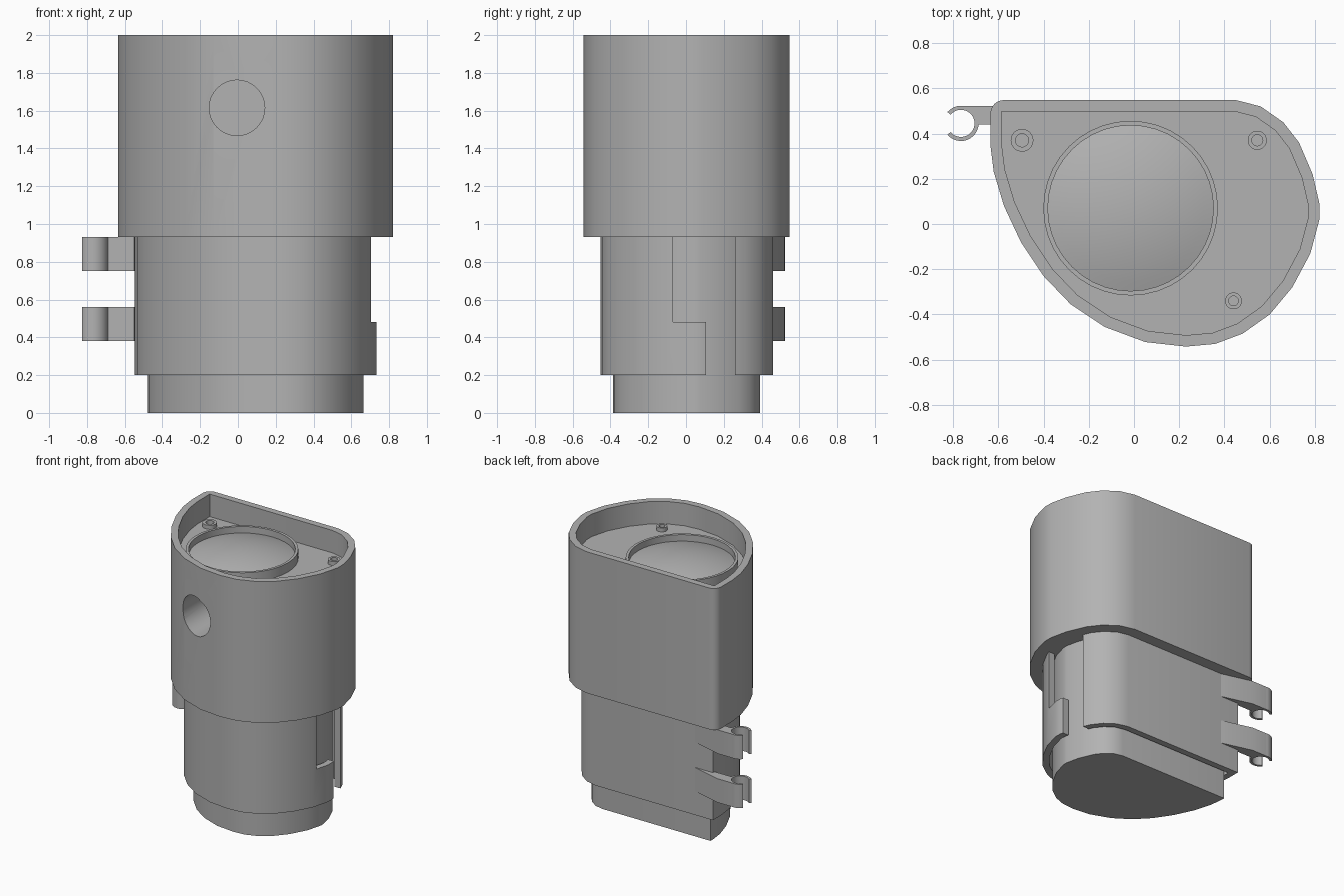
import bpy, bmesh, math
from mathutils import Vector, Matrix

if "Cube" in bpy.data.objects:
    bpy.data.objects.remove(bpy.data.objects["Cube"])

grey = bpy.data.materials.new("plastic_grey")
grey.use_nodes = True
grey.diffuse_color = (0.45, 0.45, 0.45, 1)
grey.node_tree.nodes["Principled BSDF"].inputs["Base Color"].default_value = (0.45, 0.45, 0.45, 1)

# D-shaped outline, counter-clockwise; first point is the square back corner
CORNER = (-0.635, 0.548)
CURVE = [(-0.635, 0.35), (-0.62, 0.23), (-0.575, 0.08), (-0.5, -0.08), (-0.4, -0.23),
         (-0.28, -0.355), (-0.13, -0.455), (0.05, -0.522), (0.23, -0.542), (0.36, -0.53),
         (0.48, -0.485), (0.6, -0.4), (0.7, -0.28), (0.78, -0.13), (0.82, 0.02),
         (0.82, 0.09), (0.79, 0.22), (0.73, 0.36), (0.66, 0.45), (0.56, 0.52), (0.45, 0.548)]
YZX = Matrix(((0, 0, 1, 0), (1, 0, 0, 0), (0, 1, 0, 0), (0, 0, 0, 1)))


def inset(d):
    """Outline moved inward by d with mitred corners."""
    pts = [Vector(p) for p in [CORNER] + CURVE]
    out = []
    for i, p in enumerate(pts):
        a = (p - pts[i - 1]).normalized()
        b = (pts[(i + 1) % len(pts)] - p).normalized()
        na, nb = Vector((-a.y, a.x)), Vector((-b.y, b.x))
        out.append(p + (na + nb) * d / (1 + na.dot(nb)))
    return out


def arc(cx, cy, r, a0, a1, n):
    angles = [math.radians(a0 + (a1 - a0) * i / n) for i in range(n + 1)]
    return [(cx + r * math.cos(a), cy + r * math.sin(a)) for a in angles]


def finish(name, bm):
    bmesh.ops.recalc_face_normals(bm, faces=bm.faces)
    mesh = bpy.data.meshes.new(name)
    bm.to_mesh(mesh)
    bm.free()
    mesh.materials.append(grey)
    obj = bpy.data.objects.new(name, mesh)
    bpy.context.collection.objects.link(obj)
    return obj


def prism(name, outline, low, high, matrix=None):
    bm = bmesh.new()
    face = bm.faces.new([bm.verts.new((p[0], p[1], low)) for p in outline])
    top = bmesh.ops.extrude_face_region(bm, geom=[face])["geom"]
    bmesh.ops.translate(bm, vec=(0, 0, high - low),
                        verts=[g for g in top if isinstance(g, bmesh.types.BMVert)])
    if matrix:
        bm.transform(matrix)
    return finish(name, bm)


def lathe(name, profile, cx, cy, steps=40):
    """Closed or axis-ending (radius, z) profile spun about a vertical axis."""
    bm = bmesh.new()
    verts = [bm.verts.new((r, 0, z)) for r, z in profile]
    edges = [bm.edges.new(pair) for pair in zip(verts, verts[1:])]
    bmesh.ops.spin(bm, geom=verts + edges, cent=(0, 0, 0), axis=(0, 0, 1),
                   angle=math.tau, steps=steps)
    bmesh.ops.remove_doubles(bm, verts=bm.verts, dist=0.0005)
    bmesh.ops.translate(bm, verts=bm.verts, vec=(cx, cy, 0))
    return finish(name, bm)


def cut(obj, cutter):
    mod = obj.modifiers.new("cut", "BOOLEAN")
    mod.operation, mod.solver, mod.object = "DIFFERENCE", "EXACT", cutter
    bpy.context.view_layer.objects.active = obj
    bpy.ops.object.modifier_apply(modifier=mod.name)
    bpy.data.objects.remove(cutter)


FLOOR = 1.83
parts = []

# Upper housing with open tray on top and round port in the front
housing = prism("upper_housing", arc(-0.575, 0.488, 0.06, 90, 180, 6) + CURVE, 0.93, 2)
cut(housing, prism("tray_cutter", inset(0.05), FLOOR, 2.2))
port = arc(-0.005, 1.615, 0.147, 0, 360, 32)[:-1]
to_front = Matrix.Rotation(math.radians(90), 4, "X")
cut(housing, prism("port_cutter", port, 0.2, 0.8, to_front))
parts.append(housing)

# Inner core, full height below the housing
parts.append(prism("inner_core", inset(0.155), 0, 0.94))

# Thin sleeve around the core with a stepped slot on the left side
sleeve = prism("sleeve", inset(0.088), 0.2, 0.93)
cut(sleeve, prism("sleeve_cutter", inset(0.135), 0.1, 1.1))
slot = [(0.105, 0.1), (0.26, 0.1), (0.26, 1.1), (-0.07, 1.1), (-0.07, 0.48), (0.105, 0.48)]
cut(sleeve, prism("slot_cutter", slot, 0.4, 1, YZX))
parts.append(sleeve)

# Two side clips, each a wedge arm with an open ring
arm = [(-0.36, 0.45), (-0.545, 0.45), (-0.55, 0.44), (-0.69, 0.44), (-0.7, 0.48),
       (-0.73, 0.514), (-0.76, 0.522), (-0.63, 0.522)]
ring = arc(-0.765, 0.445, 0.078, -140, 140, 24) + arc(-0.765, 0.445, 0.06, 140, -140, 24)
for label, z in (("lower", 0.38), ("upper", 0.75)):
    parts.append(prism(label + "_clip_arm", arm, z, z + 0.18))
    parts.append(prism(label + "_clip_ring", ring, z, z + 0.18))


def tube(name, x, y, outer, inner, low, high):
    parts.append(lathe(name, [(outer, low), (outer, high), (inner, high), (inner, low),
                              (outer, low)], x, y))


# Lens collar, domed lens and screw bosses on the tray floor
LENS = (-0.015, 0.07)
tube("lens_collar", *LENS, 0.386, 0.366, FLOOR - 0.01, FLOOR + 0.07)
dome = [(0.368 * math.sin(t * math.pi / 20), FLOOR - 0.02 + 0.08 * math.cos(t * math.pi / 20))
        for t in range(9)]
dome = [(0.37 * i / 8, FLOOR + 0.08 - 0.06 * (i / 8) ** 2) for i in range(9)]
parts.append(lathe("domed_lens", dome, *LENS))
for label, x, y, r in (("back_right", -0.495, 0.37, 0.05), ("back_left", 0.545, 0.37, 0.042),
                       ("front", 0.44, -0.34, 0.037)):
    tube(label + "_screw_boss", x, y, r, r * 0.58, FLOOR - 0.01, FLOOR + 0.03)

# Smooth curved walls while keeping edges crisp
bpy.ops.object.select_all(action="DESELECT")
for obj in parts:
    obj.select_set(True)
bpy.context.view_layer.objects.active = housing
bpy.ops.object.shade_smooth_by_angle(angle=math.radians(30))
